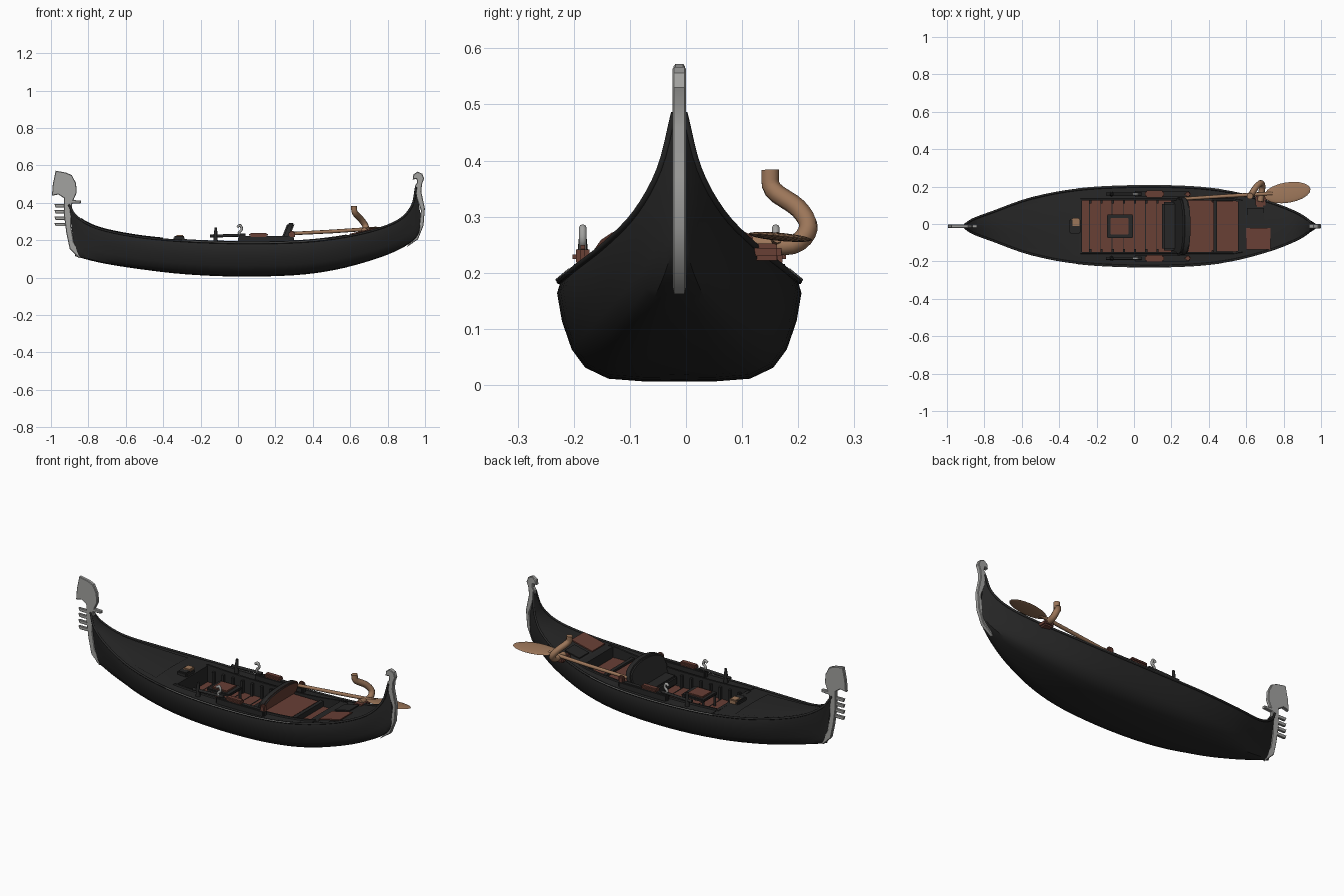
import bpy, bmesh, math
from mathutils import Vector, Matrix

if "Cube" in bpy.data.objects:
    bpy.data.objects.remove(bpy.data.objects["Cube"])

YC = -0.012  # centre line of the boat


def material(name, color):
    m = bpy.data.materials.new(name)
    m.use_nodes = True
    m.diffuse_color = (*color, 1)
    m.node_tree.nodes["Principled BSDF"].inputs["Base Color"].default_value = (*color, 1)
    return m


BLACK = material("black_lacquer", (0.02, 0.02, 0.02))
RED = material("red_brown_wood", (0.14, 0.05, 0.036))
GREY = material("grey_metal", (0.36, 0.36, 0.35))
TAN = material("tan_wood", (0.33, 0.18, 0.10))


def finish(name, bm, mat, smooth=True):
    bmesh.ops.recalc_face_normals(bm, faces=bm.faces)
    me = bpy.data.meshes.new(name)
    bm.to_mesh(me)
    bm.free()
    me.materials.append(mat)
    ob = bpy.data.objects.new(name, me)
    bpy.context.collection.objects.link(ob)
    if smooth:
        bpy.ops.object.select_all(action='DESELECT')
        ob.select_set(True)
        bpy.context.view_layer.objects.active = ob
        bpy.ops.object.shade_smooth_by_angle(angle=math.radians(35))
    return ob


def loft(name, sections, mat):
    bm = bmesh.new()
    rows = [[bm.verts.new(p) for p in s] for s in sections]
    for a, b in zip(rows, rows[1:]):
        for i in range(len(a) - 1):
            bm.faces.new((a[i], a[i + 1], b[i + 1], b[i]))
    return finish(name, bm, mat)


def box(name, x, y, z, mat, bevel=0.0):
    bm = bmesh.new()
    bmesh.ops.create_cube(bm, size=1)
    for v in bm.verts:
        v.co = [(r[0] + r[1]) / 2 + c * (r[1] - r[0]) for r, c in zip((x, y, z), v.co)]
    if bevel:
        bmesh.ops.bevel(bm, geom=bm.edges[:], offset=bevel, segments=2, affect='EDGES')
    return finish(name, bm, mat, bevel > 0)


def plate(name, outline, thickness, mat, bevel=0.003):
    # outline in x and z, thickened along y about the centre line
    bm = bmesh.new()
    f = bm.faces.new([bm.verts.new((x, YC - thickness / 2, z)) for x, z in outline])
    r = bmesh.ops.extrude_face_region(bm, geom=[f])
    for v in r["geom"]:
        if isinstance(v, bmesh.types.BMVert):
            v.co.y += thickness
    rim = [e for e in bm.edges if abs(e.verts[0].co.y - e.verts[1].co.y) < 1e-5]
    bmesh.ops.bevel(bm, geom=rim, offset=bevel, segments=1, affect='EDGES')
    return finish(name, bm, mat)


def tube(name, points, radius, mat, radii=None):
    cu = bpy.data.curves.new(name, 'CURVE')
    cu.dimensions = '3D'
    cu.bevel_depth = radius
    cu.bevel_resolution = 2
    cu.use_fill_caps = True
    sp = cu.splines.new('POLY')
    sp.points.add(len(points) - 1)
    for i, p in enumerate(points):
        sp.points[i].co = (*p, 1)
        sp.points[i].radius = radii[i] if radii else 1
    sp.use_smooth = True
    cu.materials.append(mat)
    ob = bpy.data.objects.new(name, cu)
    bpy.context.collection.objects.link(ob)


def spline(points, steps=4):
    p = [Vector(q) for q in points]
    p = [p[0] * 2 - p[1]] + p + [p[-1] * 2 - p[-2]]
    out = []
    for a, b, c, d in zip(p, p[1:], p[2:], p[3:]):
        for k in range(steps):
            t = k / steps
            out.append(b + (c - a) * (t / 2) + (a * 2 - b * 5 + c * 4 - d) * (t * t / 2)
                       + (b * 3 - a - c * 3 + d) * (t ** 3 / 2))
    return out + [p[-2]]


# Hull stations: sheer x, sheer z, half beam, keel x, keel z
STATIONS = spline([
    (-.905, .39, .008, -.87, .115), (-.86, .325, .038, -.80, .095), (-.75, .265, .08, -.70, .073),
    (-.55, .222, .152, -.52, .045), (-.3, .197, .2, -.28, .018), (0, .186, .217, 0, .006),
    (.3, .19, .212, .3, .013), (.52, .211, .186, .52, .042), (.72, .252, .133, .72, .095),
    (.86, .308, .078, .86, .15), (.93, .385, .035, .95, .21), (.952, .485, .009, .985, .28)])
HALF = [(0, 0), (.3, .004), (.58, .03), (.77, .14), (.88, .32), (.96, .6), (1, .88), (.97, 1)]
SECTION = [(-w, h) for w, h in reversed(HALF)] + HALF[1:]
loft("hull", [[(k[3] + (k[0] - k[3]) * h, YC + w * k[2], k[4] + (k[1] - k[4]) * h)
               for w, h in SECTION] for k in STATIONS], BLACK)


def sheer(x):
    for a, b in zip(STATIONS, STATIONS[1:]):
        if a[0] <= x <= b[0]:
            return a.lerp(b, (x - a[0]) / (b[0] - a[0]))
    return STATIONS[-1] if x > 0 else STATIONS[0]


def span(a, b, n=16):
    return [a + (b - a) * i / n for i in range(n + 1)]


def deck(name, x0, x1, scale, lift, mat):
    rows = []
    for x in span(x0, x1):
        k = sheer(x)
        rows.append([(x, YC + s * k[2] * scale, k[1] + lift + .006 * (1 - s * s))
                     for s in (-1, -.5, 0, .5, 1)])
    return loft(name, rows, mat)


# Decks and side boards around the open cockpit
FORE, AFT, FLOOR = -.285, .58, .11
deck("fore_deck", -.905, FORE, .97, -.002, BLACK)
deck("fore_deck_panel", -.84, -.4, .78, .004, BLACK)
deck("stern_deck", AFT, .952, .97, -.002, BLACK)
for side, name in ((-1, "right"), (1, "left")):
    rows = []
    for x in span(FORE, AFT):
        k = sheer(x)
        inner = min(.137, k[2] - .045)
        rows.append([(x, YC + side * w, z) for w, z in
                     ((k[2] * .97, k[1]), (inner + .012, k[1] + .002), (inner + .01, k[1] + .01),
                      (inner, k[1] + .01), (inner, FLOOR - .005))])
    loft(name + "_side_deck", rows, BLACK)
    edge = [(k[0], YC + side * k[2] * .98, k[1]) for k in STATIONS]
    tube(name + "_gunwale", edge, .006, BLACK)
    tube(name + "_gunwale_trim", [(x, y + side * .0055, z + .002) for x, y, z in edge
                                  if -.35 < x < .5], .002, GREY)

# Cockpit floors, bulkheads and ribs
box("fore_bulkhead", (FORE - .01, FORE + .008), (YC - .145, YC + .145), (.09, .2), BLACK)
box("cross_beam", (.555, .6), (YC - .135, YC + .135), (.1, .226), BLACK)
box("cockpit_floor", (FORE, .3), (YC - .137, YC + .137), (.1, FLOOR), RED)
box("aft_floor", (.42, .56), (YC - .135, YC + .135), (.12, .165), RED)
box("aft_step", (.425, .445), (YC - .137, YC + .137), (.12, .195), BLACK)
for i, x in enumerate(span(-.24, .12, 6)):
    for s in (-1, 1):
        box(f"rib_{i}_{s}", (x, x + .012), (YC + s * .13 - .008, YC + s * .13 + .008), (.1, .18), BLACK)
    box(f"floor_seam_{i}", (x, x + .004), (YC - .135, YC + .135), (FLOOR, FLOOR + .002), BLACK)

# Crest on the front edge of the cockpit
box("fore_crest", (-.345, -.285), (YC - .04, YC + .04), (.19, .222), BLACK, .006)
box("fore_crest_block", (-.335, -.29), (YC - .004, YC + .045), (.2, .227), TAN, .005)

# Low stool
box("stool_seat", (-.145, -.005), (YC - .062, YC + .062), (.17, .185), BLACK, .004)
box("stool_cushion", (-.125, -.03), (YC - .045, YC + .045), (.182, .192), RED, .003)
for x in (-.135, -.015):
    for s in (-1, 1):
        tube("stool_leg", [(x, YC + s * .052, .105), (x, YC + s * .052, .175)], .007, BLACK)

# Main bench and tilted backrest, black in front and red behind
box("bench", (.25, .425), (YC - .137, YC + .137), (.12, .19), RED, .008)
box("bench_front", (.15, .25), (YC - .13, YC + .13), (.12, .175), BLACK, .01)
bm = bmesh.new()
arch = [(-.155, .13)] + [(-.155 * math.cos(a), .215 + .078 * math.sin(a) ** .7)
                         for a in span(0, math.pi, 14)] + [(.155, .13)]
f = bm.faces.new([bm.verts.new((.2 + (z - .13) * .4, YC + y, z)) for y, z in arch])
r = bmesh.ops.extrude_face_region(bm, geom=[f])
for v in r["geom"]:
    if isinstance(v, bmesh.types.BMVert):
        v.co.x += .04
rim = [e for e in bm.edges if abs(e.verts[0].co.z - e.verts[1].co.z) > 1e-6 or e.verts[0].co.z > .2]
bmesh.ops.bevel(bm, geom=[e for e in rim if len(e.link_faces) == 2 and e.calc_face_angle(0) > 1],
                offset=.008, segments=2, affect='EDGES')
back = finish("backrest", bm, BLACK)
back.data.materials.append(RED)
for p in back.data.polygons:
    p.material_index = 1 if p.normal.x > .3 else 0

# Armrests, posts and small ornaments on both sides
for s in (-1, 1):
    y = YC + s * .172
    box("armrest_base", (.0, .3), (y - .016, y + .016), (.18, .222), BLACK, .006)
    box("armrest_pad", (.06, .16), (y - .018, y + .018), (.218, .24), RED, .007)
    box("armrest_end", (.27, .305), (y - .012, y + .012), (.21, .25), RED, .008)
    tube("side_rail", [(-.15, y, .222), (.04, y, .228)], .008, BLACK)
    tube("side_post", [(-.12, y, .185), (-.12, y, .235), (-.118, y, .268)], .008, BLACK, (1.6, 1.2, .8))
    tube("ornament", spline([(.015, y, .222), (.005, y, .24), (.02, y, .258), (.012, y, .28),
                             (-.004, y, .27)]), .007, GREY)

# Stern deck plates
for name, x, y, mat in (("stern_mat", (.6, .73), (-.135, -.022), RED),
                        ("stern_hatch", (.605, .695), (.0, .085), BLACK)):
    ob = box(name, x, y, (0, .006), mat)
    for v in ob.data.vertices:
        v.co.z += sheer(v.co.x)[1] + .005

# Prow iron with comb teeth
plate("prow_iron", [
    (-.975, .572), (-.92, .562), (-.888, .548), (-.866, .505), (-.862, .455), (-.88, .415),
    (-.84, .412), (-.84, .398), (-.888, .395), (-.893, .28), (-.878, .19), (-.835, .115), (-.85, .105),
    (-.9, .155), (-.918, .24), (-.93, .33), (-.93, .425), (-.96, .445), (-.995, .438), (-.99, .5)],
    .02, GREY)
for z in (.385, .352, .318, .284):
    plate("prow_tooth", [(-.975, z - .009), (-.915, z - .009), (-.915, z + .009), (-.982, z + .009)],
          .014, GREY, .002)

# Stern post with curled head
plate("stern_iron", [
    (.9, .162), (.962, .205), (.992, .28), (.999, .37), (.98, .46), (.984, .5), (.995, .53),
    (.985, .556), (.96, .567), (.938, .552), (.934, .525), (.955, .528), (.957, .508), (.945, .49),
    (.957, .42), (.978, .36), (.97, .28), (.945, .222)], .024, GREY)

# Oar: shaft and tilted blade
tube("oar_shaft", [(.27, .135, .235), (.5, .15, .247), (.74, .163, .263)], .01, TAN, (.9, 1, 1))
bm = bmesh.new()
bmesh.ops.create_uvsphere(bm, u_segments=20, v_segments=10, radius=1)
blade = (Matrix.Translation((.82, .168, .264)) @ Matrix.Rotation(math.radians(9), 4, 'Z')
         @ Matrix.Rotation(math.radians(-6), 4, 'X') @ Matrix.Diagonal((.125, .055, .007, 1)))
bmesh.ops.transform(bm, matrix=blade, verts=bm.verts)
finish("oar_blade", bm, TAN)

# Curved oar rest on a red foot
tube("oar_rest", spline([(.675, .12, .252), (.685, .19, .25), (.68, .218, .28), (.655, .2, .315),
                         (.625, .155, .348), (.62, .15, .383)]), .017, TAN)
box("oar_rest_foot", (.65, .71), (.09, .17), (.222, .252), RED, .008)
